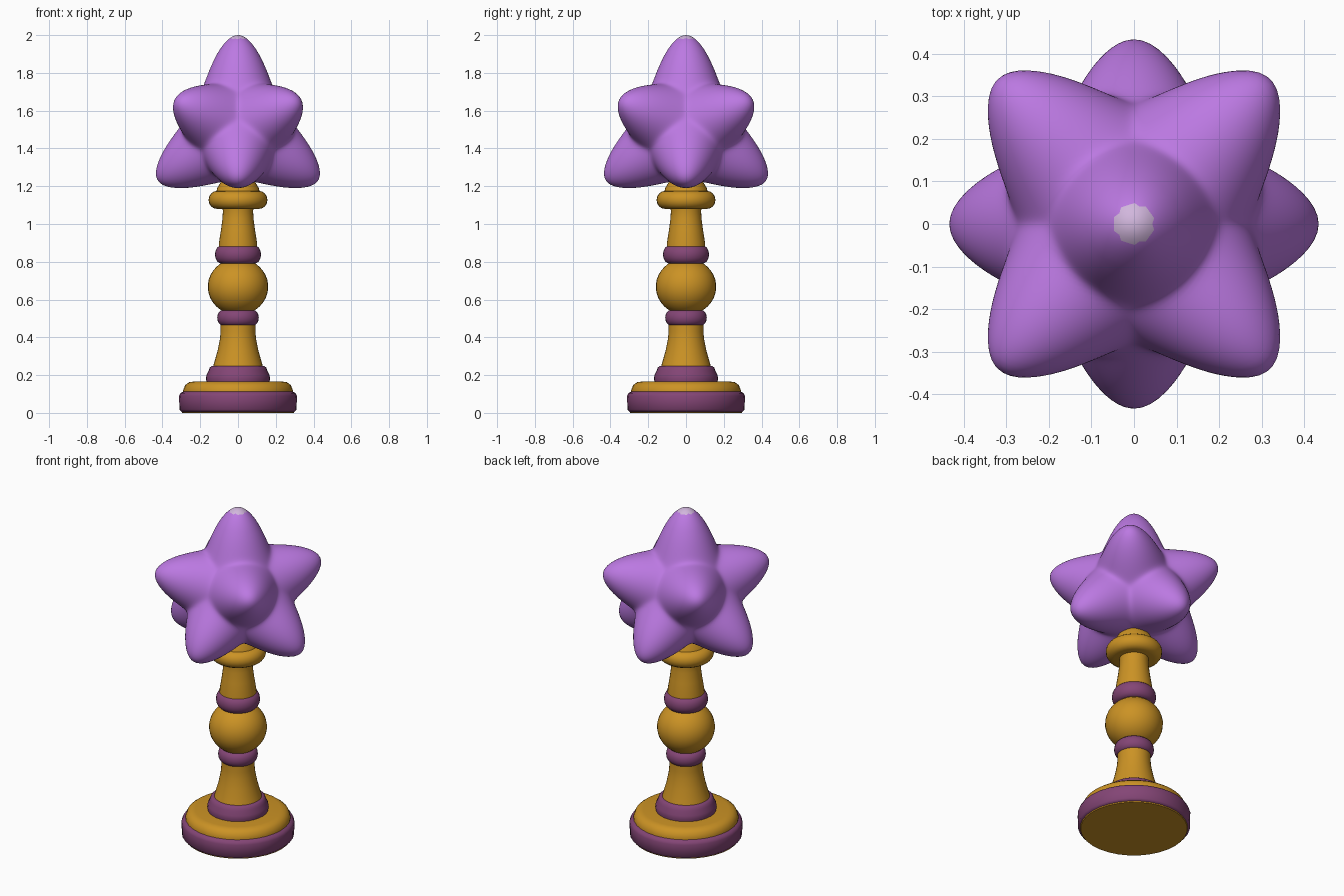
import bpy, bmesh
from math import pi, sin, cos, exp, radians
from mathutils import Vector

cube = bpy.data.objects.get("Cube")
if cube:
    bpy.data.objects.remove(cube)


def material(name, rgb):
    m = bpy.data.materials.new(name)
    m.use_nodes = True
    m.diffuse_color = (*rgb, 1)
    m.node_tree.nodes["Principled BSDF"].inputs["Base Color"].default_value = (*rgb, 1)
    return m


gold = material("gold", (0.60, 0.29, 0.018))
plum = material("plum", (0.23, 0.06, 0.18))
violet = material("violet", (0.50, 0.19, 0.76))
pale = material("pale lilac", (0.64, 0.47, 0.72))


def finish(name, bm, mats, angle):
    bmesh.ops.recalc_face_normals(bm, faces=bm.faces)
    mesh = bpy.data.meshes.new(name)
    bm.to_mesh(mesh)
    bm.free()
    for m in mats:
        mesh.materials.append(m)
    ob = bpy.data.objects.new(name, mesh)
    bpy.context.collection.objects.link(ob)
    bpy.ops.object.select_all(action="DESELECT")
    ob.select_set(True)
    bpy.context.view_layer.objects.active = ob
    bpy.ops.object.shade_smooth_by_angle(angle=radians(angle))
    return ob


def lathe(name, profile, mat, sides=32):
    """Turned part: closed solid from (radius, height) pairs."""
    bm = bmesh.new()
    rings = [[bm.verts.new((r * cos(2 * pi * i / sides), r * sin(2 * pi * i / sides), z))
              for i in range(sides)] for r, z in profile]
    for low, high in zip(rings, rings[1:]):
        for i in range(sides):
            j = (i + 1) % sides
            bm.faces.new((low[i], low[j], high[j], high[i]))
    bm.faces.new(rings[0])
    bm.faces.new(rings[-1])
    return finish(name, bm, [mat], 50)


def bead(radius, z0, z1, bulge, steps=8):
    """Half-round rim profile between two heights."""
    mid, half = (z0 + z1) / 2, (z1 - z0) / 2
    return [(radius - bulge + bulge * cos(t), mid + half * sin(t))
            for t in [pi * (k / steps - 0.5) for k in range(steps + 1)]]


# Foot
lathe("foot_underside", [(0.295, 0.0), (0.30, 0.012)], gold)
lathe("foot_rim", [(0.298, 0.006), (0.31, 0.018), (0.312, 0.09), (0.305, 0.105), (0.285, 0.115)], plum)
lathe("foot_top", [(0.29, 0.10), (0.29, 0.122), (0.28, 0.147), (0.26, 0.162), (0.235, 0.166),
                   (0.12, 0.166)], gold)
lathe("foot_collar", [(0.165, 0.155), (0.17, 0.18), (0.167, 0.2), (0.155, 0.225),
                      (0.15, 0.24), (0.138, 0.248), (0.10, 0.25)], plum)

# Turned stem
lathe("lower_stem", [(0.135, 0.235), (0.125, 0.27), (0.108, 0.33), (0.096, 0.39),
                     (0.092, 0.43), (0.092, 0.49)], gold)
lathe("lower_ring", bead(0.11, 0.462, 0.545, 0.03), plum)
lathe("stem_ball", [(0.16 * cos(t), 0.668 + 0.15 * sin(t))
                    for t in [radians(a) for a in range(-65, 66, 10)]], gold)
lathe("upper_ring", bead(0.122, 0.79, 0.887, 0.035), plum)
lathe("upper_stem", [(0.103, 0.86), (0.101, 0.90), (0.09, 0.97), (0.082, 1.03),
                     (0.08, 1.07), (0.085, 1.10)], gold)
lathe("top_ring", bead(0.156, 1.08, 1.175, 0.045), gold)
lathe("star_socket", [(0.12, 1.15), (0.11, 1.19), (0.08, 1.24)], gold)

# Nine-pointed star: a ball pulled out along each point direction
points = [Vector((0, 0, 0.5))]
for sx, sy in ((1, 1), (-1, 1), (-1, -1), (1, -1)):
    points.append(Vector((0.318 * sx, 0.34 * sy, 0.15)))
for x, y in ((1, 0), (0, 1), (-1, 0), (0, -1)):
    points.append(Vector((0.425 * x, 0.425 * y, -0.27)))


def reach(direction):
    """Distance from star centre to its skin, blending the points smoothly."""
    total = 0
    for p in points:
        a = direction.angle(p)
        a = (a * a + radians(3) ** 2) ** 0.5 - radians(2.6)
        total += ((p.length - 0.25) * exp(-(a / radians(24.5)) ** 1.4)) ** 5
    return 0.25 + total ** 0.2


bm = bmesh.new()
bmesh.ops.create_icosphere(bm, subdivisions=6, radius=1)
for v in bm.verts:
    d = v.co.normalized()
    v.co = d * reach(d) + Vector((0, 0, 1.5))
top = max(v.co.z for v in bm.verts)
for v in bm.verts:
    v.co.z += 2.0 - top if v.co.z > 1.9 else 0
# Pale cap on the topmost tip
for f in bm.faces:
    c = f.calc_center_median()
    f.material_index = 1 if c.z > 1.9 and c.xy.length < 0.045 else 0
finish("star", bm, [violet, pale], 60)
